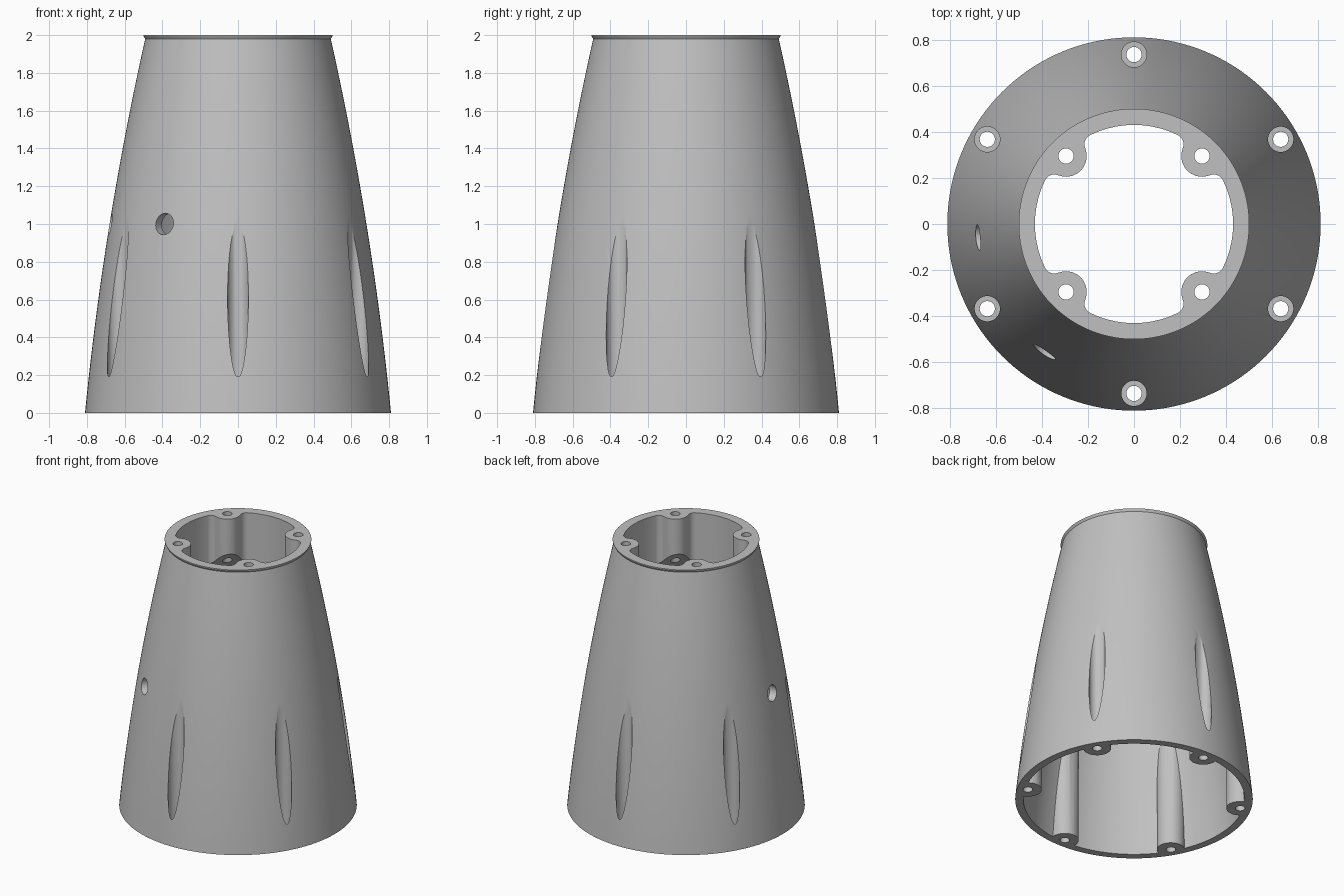
import bpy, bmesh, math
from math import sin, cos, pi, radians
from mathutils import Vector, Matrix

cube = bpy.data.objects.get("Cube")
if cube:
    bpy.data.objects.remove(cube, do_unlink=True)

grey = bpy.data.materials.new("plain_grey")
grey.use_nodes = True
colour = (0.53, 0.53, 0.53, 1)
grey.diffuse_color = colour
grey.node_tree.nodes["Principled BSDF"].inputs["Base Color"].default_value = colour

WALL = 0.055


def outer_radius(z):
    return 0.81 - 0.0985 * z - 0.0315 * z * z


def make_object(name, bm):
    bmesh.ops.recalc_face_normals(bm, faces=bm.faces)
    mesh = bpy.data.meshes.new(name)
    bm.to_mesh(mesh)
    bm.free()
    mesh.materials.append(grey)
    obj = bpy.data.objects.new(name, mesh)
    bpy.context.collection.objects.link(obj)
    return obj


def loft(name, loops):
    """Closed solid through a stack of equal-length point loops."""
    bm = bmesh.new()
    rings = [[bm.verts.new(p) for p in loop] for loop in loops]
    n = len(rings[0])
    for a, b in zip(rings, rings[1:]):
        for i in range(n):
            j = (i + 1) % n
            bm.faces.new((a[i], a[j], b[j], b[i]))
    bm.faces.new(rings[0][::-1])
    bm.faces.new(rings[-1])
    return make_object(name, bm)


def lathe(name, profile, n=144):
    return loft(name, [[(r * cos(2 * pi * i / n), r * sin(2 * pi * i / n), z)
                        for i in range(n)] for r, z in profile])


def rod(name, radius, start, end, n=40):
    start, end = Vector(start), Vector(end)
    axis = end - start
    turn = axis.to_track_quat('Z', 'Y').to_matrix().to_4x4()
    bm = bmesh.new()
    bmesh.ops.create_cone(bm, cap_ends=True, segments=n, radius1=radius,
                          radius2=radius, depth=axis.length,
                          matrix=Matrix.Translation((start + end) / 2) @ turn)
    return make_object(name, bm)


def cut(target, cutters):
    """Subtract the cutters for good, then discard them."""
    for c in cutters:
        c.hide_render = True
        mod = target.modifiers.new("cut", 'BOOLEAN')
        mod.operation = 'DIFFERENCE'
        mod.solver = 'EXACT'
        mod.object = c
    bpy.context.view_layer.update()
    graph = bpy.context.evaluated_depsgraph_get()
    mesh = bpy.data.meshes.new_from_object(target.evaluated_get(graph))
    target.modifiers.clear()
    target.data = mesh
    for c in cutters:
        bpy.data.objects.remove(c, do_unlink=True)


def upright(name, radius, ring, angles, z0, z1):
    """Vertical rods spaced round the axis."""
    return [rod(name, radius, (ring * cos(a), ring * sin(a), z0),
                (ring * cos(a), ring * sin(a), z1)) for a in angles]


def bore_outline(wall=0.43, boss=0.09, ring=0.417, fillet=0.045, n=10):
    """Round opening with four rounded screw bosses reaching inwards."""
    d1, d2 = wall - fillet, boss + fillet
    t = math.acos((d1 * d1 + ring * ring - d2 * d2) / (2 * d1 * ring))
    f1 = Vector((d1 * cos(t), -d1 * sin(t)))
    f2 = Vector((f1.x, -f1.y))
    b = Vector((ring, 0))
    phi = math.atan2(b.y - f1.y, b.x - f1.x)
    arcs = [(f1, fillet, -t, phi), (b, boss, pi + phi, pi - phi),
            (f2, fillet, -phi, t), (Vector((0, 0)), wall, t, pi / 2 - t)]
    points = []
    for k in range(4):
        spin = Matrix.Rotation(pi / 4 + k * pi / 2, 2)
        for centre, r, a0, a1 in arcs:
            for i in range(n):
                a = a0 + (a1 - a0) * i / n
                points.append(spin @ (centre + Vector((r * cos(a), r * sin(a)))))
    return points


base_angles = [radians(30 + 60 * k) for k in range(6)]
top_angles = [radians(45 + 90 * k) for k in range(4)]

# Outer body: curved taper with a small flared lip at the top
heights = [1.98 * i / 24 for i in range(25)]
body = lathe("tapered_housing",
             [(outer_radius(z), z) for z in heights] + [(0.5, 1.995), (0.5, 2)])

# Inner cavity with a sloped ceiling, leaving six base screw columns standing
levels = [-0.1] + [1.54 * i / 18 for i in range(1, 19)]
cavity = lathe("cavity", [(outer_radius(z) - WALL, z) for z in levels]
               + [(0.2, 1.86)])
cut(cavity, upright("base_column", 0.095, 0.735, base_angles, -0.2, 1.3))

# Top opening
outline = bore_outline()
bore = loft("top_opening", [[(p.x, p.y, z) for p in outline] for z in (1.5, 2.1)])

# Screw holes, outside screw grooves and two side holes
holes = upright("top_screw_hole", 0.033, 0.417, top_angles, 1.4, 2.1)
holes += upright("base_screw_hole", 0.033, 0.735, base_angles, -0.1, 0.2)
grooves = upright("screw_groove", 0.055, 0.735, base_angles, 0.1, 1.3)
side_holes = []
for a in (radians(185), radians(235)):
    side_holes.append(rod("side_hole", 0.057, (0.5 * cos(a), 0.5 * sin(a), 1),
                          (0.9 * cos(a), 0.9 * sin(a), 1)))

cut(body, [cavity, bore] + grooves + holes + side_holes)

# Smooth shading with sharp rims
bpy.ops.object.select_all(action='DESELECT')
body.select_set(True)
bpy.context.view_layer.objects.active = body
bpy.ops.object.shade_smooth_by_angle(angle=radians(25))
